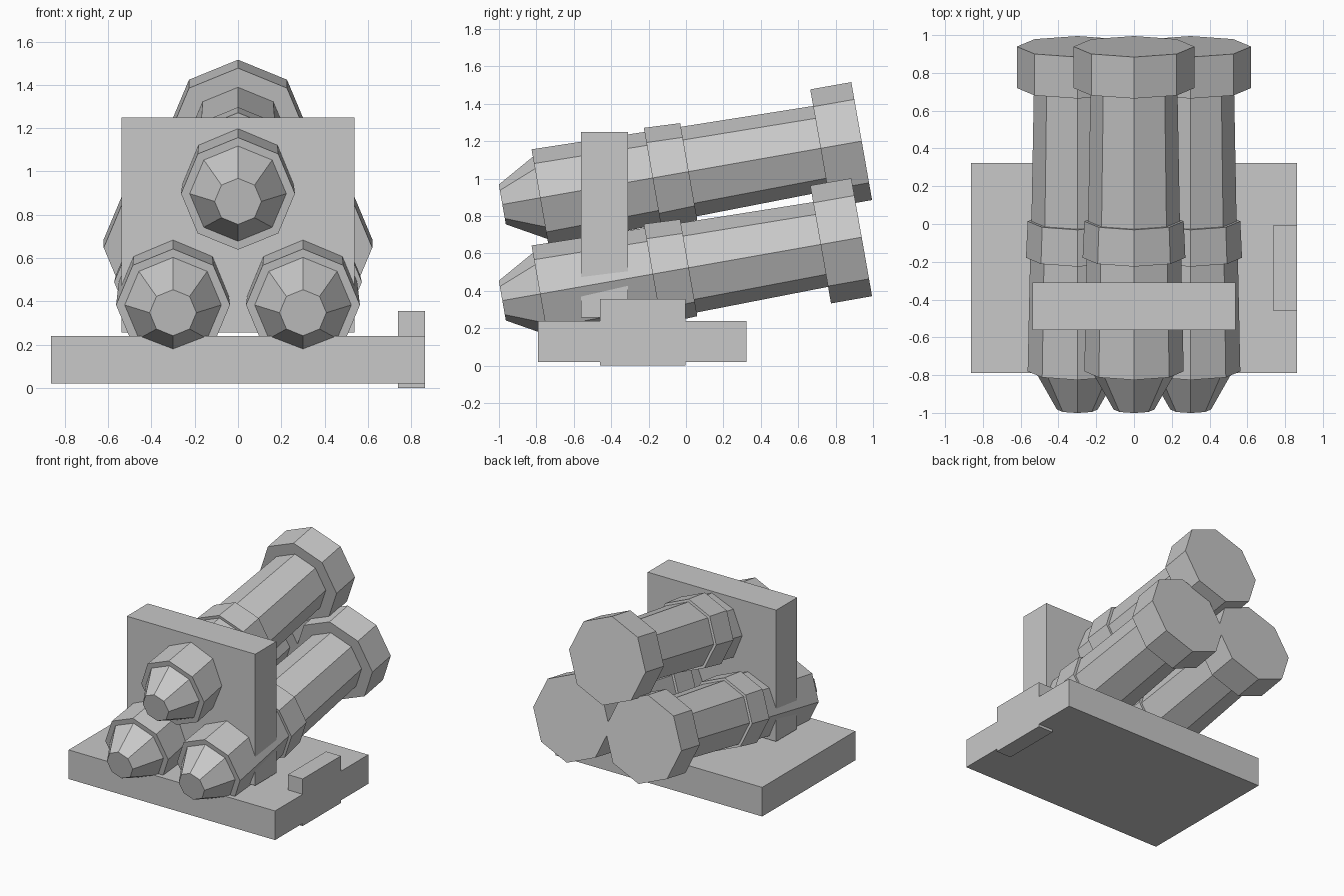
import bpy, bmesh, math
from mathutils import Matrix

if "Cube" in bpy.data.objects:
    bpy.data.objects.remove(bpy.data.objects["Cube"])

grey = bpy.data.materials.new("grey")
grey.diffuse_color = (0.58, 0.58, 0.58, 1)
grey.use_nodes = True
grey.node_tree.nodes["Principled BSDF"].inputs["Base Color"].default_value = grey.diffuse_color


def finish(name, bm):
    bmesh.ops.recalc_face_normals(bm, faces=bm.faces)
    me = bpy.data.meshes.new(name)
    bm.to_mesh(me)
    bm.free()
    me.materials.append(grey)
    ob = bpy.data.objects.new(name, me)
    bpy.context.collection.objects.link(ob)
    return ob


def box(name, x0, x1, y0, y1, z0, z1):
    bm = bmesh.new()
    bmesh.ops.create_cube(bm, size=1)
    for v in bm.verts:
        v.co = (x1 if v.co.x > 0 else x0, y1 if v.co.y > 0 else y0,
                z1 if v.co.z > 0 else z0)
    return finish(name, bm)


# Profile along the tube axis: (distance from front tip, radius)
PROFILE = [(0, 0.108), (0.205, 0.223), (0.205, 0.263), (0.816, 0.25),
           (0.816, 0.272), (1.012, 0.263), (1.012, 0.243), (1.728, 0.23),
           (1.728, 0.32), (1.951, 0.32), (1.951, 0.195)]
SIDES = 8
TILT = math.radians(10)


def tube(name, x, z):
    # Eight-sided lathed tube, one corner pointing up, tilted upward to the back
    bm = bmesh.new()
    rings = []
    for s, r in PROFILE:
        rings.append([bm.verts.new((r * math.sin(2 * math.pi * i / SIDES), s,
                                    r * math.cos(2 * math.pi * i / SIDES)))
                      for i in range(SIDES)])
    for a, b in zip(rings, rings[1:]):
        for i in range(SIDES):
            j = (i + 1) % SIDES
            bm.faces.new((a[i], a[j], b[j], b[i]))
    bm.faces.new(rings[0])
    bm.faces.new(rings[-1])
    bm.transform(Matrix.Translation((x, -0.982, z)) @ Matrix.Rotation(TILT, 4, 'X'))
    return finish(name, bm)


# Three tubes in a triangle
tube("upper_tube", 0, 0.862)
for side, x in (("left", -0.3), ("right", 0.3)):
    tube(side + "_lower_tube", x, 0.348)

# Upright holding plate, base slab and small side block
box("holding_plate", -0.537, 0.537, -0.561, -0.31, 0.257, 1.25)
box("base_slab", -0.863, 0.863, -0.79, 0.323, 0.02, 0.24)
box("side_block", 0.739, 0.863, -0.46, -0.004, 0, 0.356)
